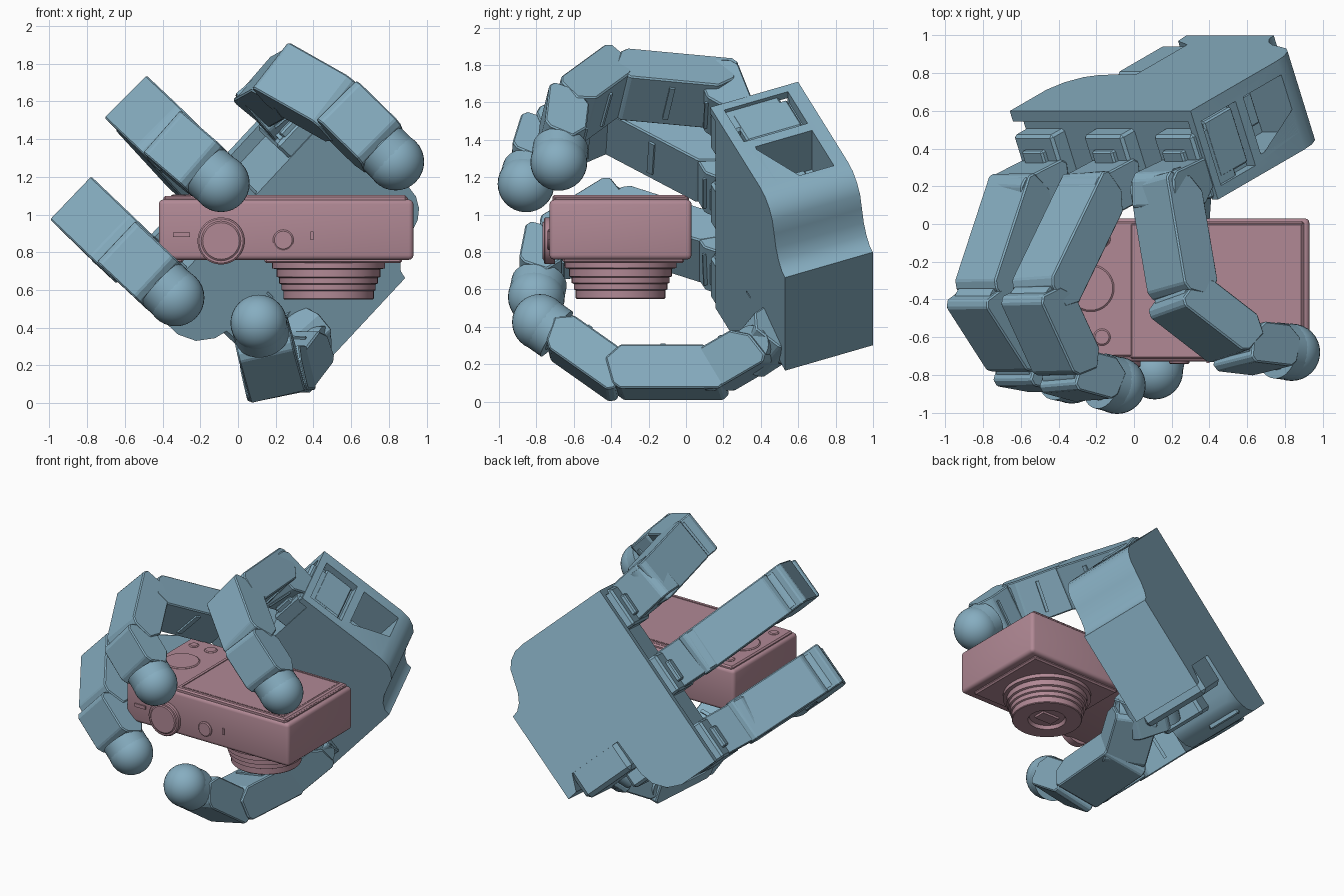
import bpy, bmesh
from math import pi, sin, cos
from mathutils import Vector as V, Matrix

if "Cube" in bpy.data.objects:
    bpy.data.objects.remove(bpy.data.objects["Cube"])


def material(name, rgb):
    m = bpy.data.materials.new(name)
    m.diffuse_color = (*rgb, 1)
    m.use_nodes = True
    m.node_tree.nodes["Principled BSDF"].inputs["Base Color"].default_value = m.diffuse_color
    return m


BLUE = material("hand_blue", (0.24, 0.42, 0.53))
PINK = material("camera_pink", (0.44, 0.25, 0.30))


def finish(name, bm, mat, bevel=0, segs=1, smooth=False):
    bmesh.ops.recalc_face_normals(bm, faces=bm.faces)
    me = bpy.data.meshes.new(name)
    bm.to_mesh(me)
    bm.free()
    ob = bpy.data.objects.new(name, me)
    bpy.context.collection.objects.link(ob)
    me.materials.append(mat)
    bpy.ops.object.select_all(action='DESELECT')
    bpy.context.view_layer.objects.active = ob
    ob.select_set(True)
    if bevel:
        b = ob.modifiers.new("bevel", 'BEVEL')
        b.width, b.segments, b.limit_method = bevel, segs, 'ANGLE'
        bpy.ops.object.modifier_apply(modifier="bevel")
    if smooth:
        bpy.ops.object.shade_smooth_by_angle(angle=0.6)
    return ob


def prism(name, pts, lo, hi, m, mat, bevel=0, segs=1, smooth=False):
    """Extrude a profile of (u, v) points along local w from lo to hi."""
    bm = bmesh.new()
    f = bm.faces.new([bm.verts.new((u, v, lo)) for u, v in pts])
    r = bmesh.ops.extrude_face_region(bm, geom=[f])
    top = [g for g in r["geom"] if isinstance(g, bmesh.types.BMVert)]
    bmesh.ops.translate(bm, verts=top, vec=(0, 0, hi - lo))
    bm.transform(m)
    return finish(name, bm, mat, bevel, segs, smooth)


def box(name, x, y, z, m, mat, bevel=0, segs=1):
    pts = [(x[0], y[0]), (x[1], y[0]), (x[1], y[1]), (x[0], y[1])]
    return prism(name, pts, *z, m, mat, bevel, segs, segs > 1)


def lathe(name, profile, m, mat, n=48):
    """Revolve (radius, height) points around local z."""
    bm = bmesh.new()
    vs = [bm.verts.new((r, 0, h)) for r, h in profile]
    es = [bm.edges.new(p) for p in zip(vs, vs[1:])]
    bmesh.ops.spin(bm, geom=vs + es, cent=(0, 0, 0), axis=(0, 0, 1),
                   angle=2 * pi, steps=n)
    bmesh.ops.remove_doubles(bm, verts=bm.verts, dist=1e-4)
    bm.transform(m)
    return finish(name, bm, mat, smooth=True)


def basis(o, x, y, z):
    return Matrix.Translation(o) @ Matrix((x, y, z)).transposed().to_4x4()


def frame(p, q, lat):
    """Link frame: x palmar, y along the link, z sideways."""
    d = (q - p).normalized()
    x = lat.cross(d).normalized()
    return basis(p, x, d, x.cross(d))


def cut(ob, cutter):
    cutter.hide_render = True
    b = ob.modifiers.new("cut", 'BOOLEAN')
    b.operation, b.object, b.solver = 'DIFFERENCE', cutter, 'EXACT'
    bpy.context.view_layer.objects.active = ob
    bpy.ops.object.modifier_apply(modifier="cut")
    bpy.data.objects.remove(cutter)


I = Matrix.Identity(4)

# hand axes: L across the knuckles, U towards the fingers, X out of the palm
O = V((-0.07, 0.24, 1.09))
L = V((0.68, 0, 0.73)).normalized()
U = V((-0.67, -0.39, 0.63))
U = (U - L * U.dot(L)).normalized()
X = L.cross(U)
HAND = basis(O, L, U, X)      # local: (across, up, out of palm)


def hand(l, u, x):
    return O + L * l + U * u + X * x


# palm body
outline = [(-0.70, 0), (0.706, 0), (0.706, -0.68), (0.695, -0.75), (0.66, -0.81),
           (0.61, -0.85), (0.53, -0.875), (0.45, -0.9), (0.39, -0.935), (0.35, -0.98),
           (0.34, -1.025), (-0.34, -1.025), (-0.33, -0.95), (-0.21, -0.9), (-0.21, -0.5),
           (-0.48, -0.49), (-0.58, -0.46), (-0.66, -0.39), (-0.70, -0.29)]
palm = prism("palm", outline, -0.39, 0.12, HAND, BLUE, smooth=True)
# side pockets, stepped back at the lower finger, open knuckle edge
cut(palm, box("pocket", (0.64, 0.9), (-0.32, -0.05), (-0.31, 0.06), HAND, BLUE))
cut(palm, box("pocket", (0.42, 0.9), (-0.68, -0.38), (-0.31, 0.02), HAND, BLUE))
cut(palm, box("step", (-0.9, -0.55), (-0.9, 0.1), (-0.32, 0.3), HAND, BLUE))
cut(palm, box("edge", (-0.9, 0.66), (-0.07, 0.1), (-0.33, 0.3), HAND, BLUE))
box("side_servo", (0.5, 0.685), (-0.3, -0.08), (-0.29, 0.03), HAND, BLUE, 0.01)
box("inner_servo", (0.3, 0.5), (-0.62, -0.44), (-0.24, -0.06), HAND, BLUE, 0.01)
box("lower_servo", (-0.66, -0.5), (-0.42, -0.08), (-0.34, -0.1), HAND, BLUE, 0.01)

# thumb servo set into the palm
box("thumb_servo", (-0.42, -0.1), (-0.92, -0.52), (-0.385, 0.12), HAND, BLUE, 0.03)
box("thumb_carrier", (-0.53, -0.2), (-0.66, -0.4), (-0.2, 0.12), HAND, BLUE, 0.02)


def link(name, p, q, lat, w, t, start=-0.1, end=-0.08):
    """Box-like finger link, chamfered on the palm side at each joint."""
    n = (q - p).length
    m = frame(p, q, lat)
    a, b = start, n + end
    prof = [(-t, a + 0.03), (-t + 0.03, a), (t * 0.4, a + 0.03), (t, a + 0.12),
            (t, b - 0.03), (t * 0.4, b + 0.05), (-t + 0.03, b + 0.01), (-t, b - 0.03)]
    prism(name, prof, -w, w, m, BLUE, 0.008)
    # rib on the palm face
    box(name + "_rib", (t - 0.01, t + 0.012), (n * 0.45, n * 0.5), (-w * 0.7, w * 0.7), m, BLUE)
    # hinge barrel
    ring = [(0.1 * cos(k * pi / 12), 0.1 * sin(k * pi / 12)) for k in range(24)]
    prism(name + "_hinge", ring, -w * 0.85, w * 0.85, m, BLUE, smooth=True)


def fingertip(name, c, r):
    bm = bmesh.new()
    bmesh.ops.create_uvsphere(bm, u_segments=32, v_segments=16, radius=r,
                              matrix=Matrix.Translation(c))
    finish(name, bm, BLUE, smooth=True)


def distal(name, p, q, lat, r):
    """Last link: a box running into a rounded pad with a ball end."""
    link(name, p, q, lat, 0.15, 0.113, -0.09, -0.12)
    ring = [(r * 0.98 * cos(k * pi / 16), r * 0.98 * sin(k * pi / 16)) for k in range(32)]
    d = (q - p).normalized()
    x = lat.cross(d).normalized()
    prism(name + "_sleeve", ring, -0.11, 0, basis(q, x, d.cross(x), d), BLUE, smooth=True)
    fingertip(name + "_tip", q, r)


# three fingers: offset across the palm, then the joints and the tip
fingers = {
    "upper_finger": (0.544, (0.17, 0.18, 1.65), (0.27, -0.41, 1.705),
                     (0.58, -0.65, 1.53), (0.835, -0.68, 1.28)),
    "middle_finger": (0, (-0.22, 0.16, 1.225), (-0.50, -0.42, 1.53),
                      (-0.33, -0.79, 1.37), (-0.09, -0.855, 1.165)),
    "lower_finger": (-0.544, (-0.60, 0.16, 0.81), (-0.79, -0.42, 0.995),
                     (-0.575, -0.755, 0.79), (-0.33, -0.80, 0.56)),
}
for name, (off, *js) in fingers.items():
    js = [V(j) for j in js]
    lat = (js[1] - js[0]).cross(js[3] - js[1]).normalized()
    base = hand(off, -0.03, 0)
    # servo block and stepped bracket at the knuckle edge
    box(name + "_mount", (off - 0.16, off + 0.14), (-0.2, 0.03), (-0.26, 0.11),
        HAND, BLUE, 0.015)
    box(name + "_bracket", (off - 0.1, off + 0.06), (-0.1, 0.06), (-0.18, 0.1),
        HAND, BLUE, 0.01)
    link(name + "_knuckle", base, js[0], L, 0.15, 0.115, 0, 0.08)
    link(name + "_proximal", js[0], js[1], lat, 0.158, 0.118, -0.08, -0.05)
    link(name + "_medial", js[1], js[2], lat, 0.158, 0.118, -0.1, -0.05)
    distal(name + "_distal", js[2], js[3], lat, 0.152)

# thumb
t0, t1, t2, t3 = (V((0.34, 0.40, 0.31)), V((0.225, 0.14, 0.158)),
                  V((0.185, -0.4, 0.157)), V((0.11, -0.78, 0.425)))
tl = V((-0.98, 0, -0.2))
link("thumb_base", hand(-0.34, -0.72, 0), t0, tl, 0.14, 0.13, 0, 0.05)
link("thumb_knuckle", t0, t1, tl, 0.15, 0.12, -0.05, 0.02)
link("thumb_proximal", t1, t2, tl, 0.165, 0.12, -0.08, -0.03)
distal("thumb_distal", t2, t3, tl, 0.15)

# camera body, top lip and screen
box("camera_body", (-0.42, 0.93), (-0.73, 0.03), (0.76, 1.08), I, PINK, 0.025, 3)
box("camera_lip", (-0.395, 0.90), (-0.705, 0.015), (1.05, 1.098), I, PINK, 0.01)
screen = box("camera_screen", (-0.02, 0.895), (-0.715, 0.005), (1.06, 1.104), I, PINK, 0.01)
cut(screen, box("screen_recess", (0.01, 0.86), (-0.685, -0.02), (1.09, 1.2), I, PINK))
box("screen_glass", (0.025, 0.845), (-0.67, -0.035), (1.06, 1.1), I, PINK)


def knob(name, pos, r, h, front=False):
    m = Matrix.Translation(pos)
    if front:
        m = m @ Matrix.Rotation(pi / 2, 4, 'X')
    lathe(name, [(0, -0.03), (r, -0.03), (r, h - 0.006), (r - 0.008, h), (0, h)], m, PINK, 32)


# dials and buttons
knob("rear_wheel", (-0.23, -0.34, 1.098), 0.125, 0.008)
for y in (-0.08, -0.6):
    knob("rear_button", (-0.17, y, 1.098), 0.045, 0.008)
    knob("rear_button", (-0.31, y, 1.098), 0.035, 0.008)
knob("mode_dial", (-0.09, -0.73, 0.86), 0.125, 0.03, True)
knob("mode_dial_cap", (-0.09, -0.76, 0.86), 0.105, 0.006, True)
knob("shutter_button", (0.24, -0.73, 0.865), 0.055, 0.012, True)
box("power_slot", (0.385, 0.4), (-0.738, -0.7), (0.865, 0.91), I, PINK)
box("flash_slot", (-0.345, -0.255), (-0.738, -0.7), (0.88, 0.905), I, PINK)

# lens barrel, stepped, pointing down
box("lens_plate", (0.14, 0.87), (-0.66, -0.01), (0.742, 0.77), I, PINK, 0.01)
lens = Matrix.Translation((0.48, -0.35, 0))
lathe("lens_barrel", [(0, 0.77), (0.30, 0.77), (0.30, 0.715), (0.275, 0.71), (0.275, 0.67),
                      (0.262, 0.665), (0.262, 0.635), (0.25, 0.63), (0.25, 0.6),
                      (0.24, 0.595), (0.24, 0.555), (0.235, 0.55), (0.13, 0.55),
                      (0.12, 0.575), (0, 0.575)], lens, PINK)
box("lens_shutter", (-0.07, 0.07), (-0.045, 0.045), (0.56, 0.6), lens, PINK)
box("front_grip", (-0.36, -0.29), (-0.62, -0.08), (0.745, 0.77), I, PINK, 0.01)
